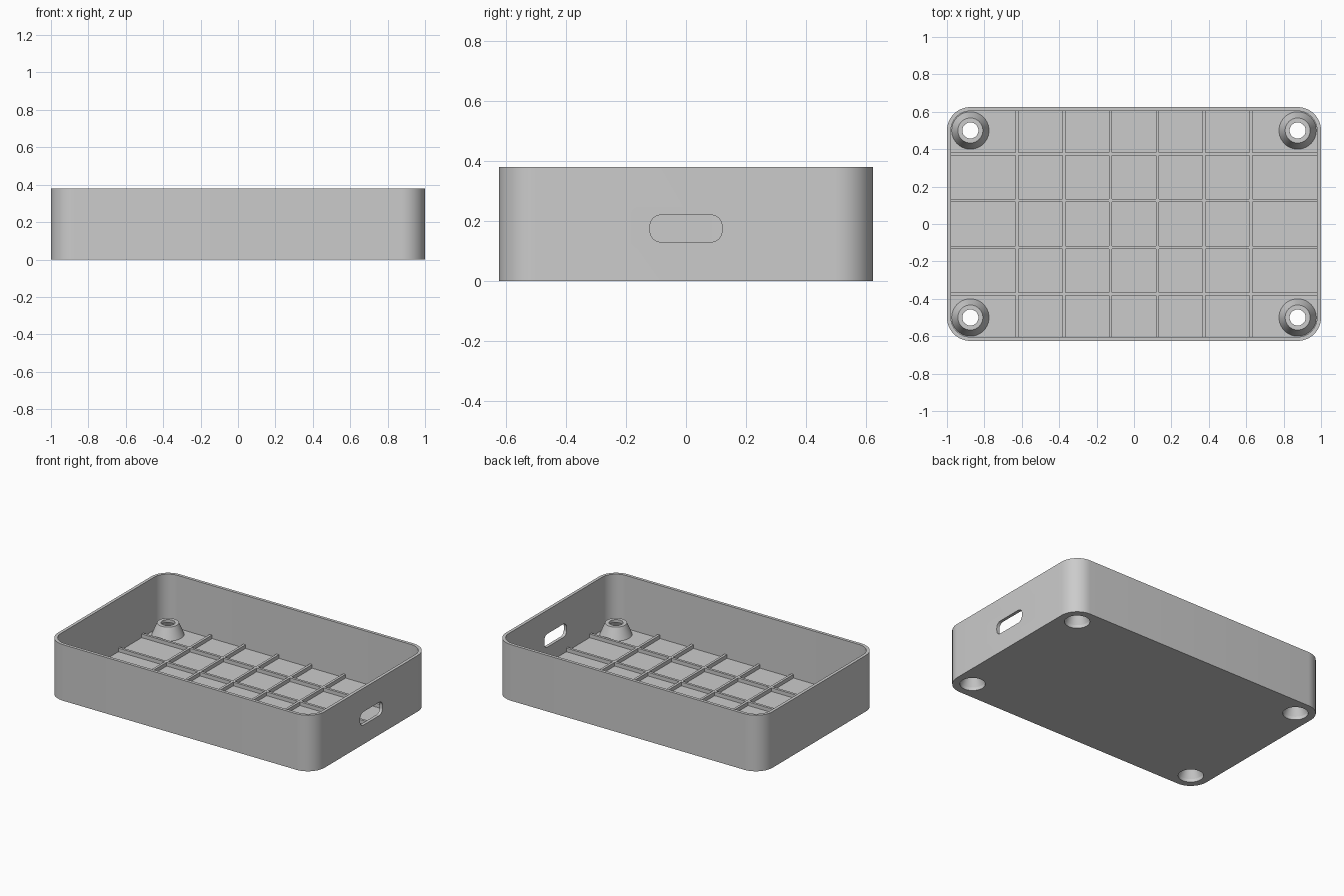
import bpy, bmesh, math
from mathutils import Matrix

HEIGHT, WALL, FLOOR = 0.38, 0.021, 0.021
HALF_X, HALF_Y, CORNER = 1.0, 0.625, 0.125
BOSS_X, BOSS_Y = HALF_X - CORNER, HALF_Y - CORNER
HOLE_R = 0.078

old = bpy.data.objects.get("Cube")
if old:
    bpy.data.objects.remove(old, do_unlink=True)

grey = bpy.data.materials.new("plain grey")
grey.use_nodes = True
grey.diffuse_color = (0.6, 0.6, 0.6, 1)
grey.node_tree.nodes["Principled BSDF"].inputs["Base Color"].default_value = (0.6, 0.6, 0.6, 1)


def make_object(name, bm):
    bmesh.ops.recalc_face_normals(bm, faces=bm.faces)
    mesh = bpy.data.meshes.new(name)
    bm.to_mesh(mesh)
    bm.free()
    mesh.materials.append(grey)
    obj = bpy.data.objects.new(name, mesh)
    bpy.context.collection.objects.link(obj)
    return obj


def rounded_prism(name, hx, hy, radius, z0, z1, matrix=Matrix(), steps=12):
    """Rounded rectangle extruded from z0 to z1, then placed by matrix."""
    bm = bmesh.new()
    verts = []
    for quarter, (sx, sy) in enumerate([(1, 1), (-1, 1), (-1, -1), (1, -1)]):
        for i in range(steps + 1):
            a = (quarter + i / steps) * math.pi / 2
            verts.append(bm.verts.new((sx * (hx - radius) + radius * math.cos(a),
                                       sy * (hy - radius) + radius * math.sin(a), z0)))
    base = bm.faces.new(verts)
    top = bmesh.ops.extrude_face_region(bm, geom=[base], use_keep_orig=True)["geom"]
    bmesh.ops.translate(bm, verts=[v for v in top if isinstance(v, bmesh.types.BMVert)],
                        vec=(0, 0, z1 - z0))
    bm.transform(matrix)
    return make_object(name, bm)


def lathe(name, profile, x, y, steps=40):
    """Closed ring from a loop of (radius, z) points."""
    bm = bmesh.new()
    rings = [[bm.verts.new((x + r * math.cos(2 * math.pi * i / steps),
                            y + r * math.sin(2 * math.pi * i / steps), z))
              for i in range(steps)] for r, z in profile]
    for k, ring in enumerate(rings):
        nxt = rings[(k + 1) % len(rings)]
        for i in range(steps):
            j = (i + 1) % steps
            bm.faces.new((ring[i], ring[j], nxt[j], nxt[i]))
    return make_object(name, bm)


def cylinder(name, radius, z0, z1, x, y):
    bm = bmesh.new()
    bmesh.ops.create_cone(bm, cap_ends=True, segments=40, radius1=radius, radius2=radius,
                          depth=z1 - z0, matrix=Matrix.Translation((x, y, (z0 + z1) / 2)))
    return make_object(name, bm)


def box(name, x, y, z0, sx, sy, sz):
    bm = bmesh.new()
    bmesh.ops.create_cube(bm, size=1, matrix=Matrix.Translation((x, y, z0 + sz / 2))
                          @ Matrix.Diagonal((sx, sy, sz, 1)))
    return make_object(name, bm)


def smooth(obj):
    bpy.ops.object.select_all(action="DESELECT")
    obj.select_set(True)
    bpy.context.view_layer.objects.active = obj
    bpy.ops.object.shade_smooth_by_angle(angle=math.radians(25))


def cut(target, cutter):
    mod = target.modifiers.new("cut", "BOOLEAN")
    mod.operation, mod.solver, mod.object = "DIFFERENCE", "EXACT", cutter
    cutter.hide_render = True
    bpy.ops.object.select_all(action="DESELECT")
    bpy.context.view_layer.objects.active = target
    bpy.ops.object.modifier_apply(modifier=mod.name)
    bpy.data.objects.remove(cutter, do_unlink=True)


# Open tray: outer shell, cavity, side slot, corner screw holes
tray = rounded_prism("tray", HALF_X, HALF_Y, CORNER, 0, HEIGHT)
cut(tray, rounded_prism("cavity_cutter", HALF_X - WALL, HALF_Y - WALL, CORNER - WALL,
                        FLOOR, HEIGHT + 0.1))
slot_place = Matrix.Translation((HALF_X, 0, 0.175)) @ Matrix.Rotation(math.pi / 2, 4, "Y")
cut(tray, rounded_prism("slot_cutter", 0.045, 0.12, 0.036, -0.1, 0.1, slot_place))

corners = [(sx, sy) for sx in (1, -1) for sy in (1, -1)]
for sx, sy in corners:
    cut(tray, cylinder("hole_cutter", HOLE_R, -0.1, 0.1, sx * BOSS_X, sy * BOSS_Y))
smooth(tray)

# Hollow tapered screw bosses over the corner holes
boss_profile = [(HOLE_R, FLOOR), (0.1, FLOOR), (0.067, 0.1), (0.043, 0.1),
                (0.043, 0.08), (0.052, 0.08)]
for sx, sy in corners:
    side = ("left" if sx > 0 else "right") + ("_back" if sy > 0 else "_front")
    smooth(lathe("screw_boss_" + side, boss_profile, sx * BOSS_X, sy * BOSS_Y))

# Grid of stiffening ribs on the floor
RIB_W, RIB_H, PITCH = 0.017, 0.025, 0.25
for i in range(6):
    box(f"cross_rib_{i + 1}", (i - 2.5) * PITCH, 0, FLOOR, RIB_W, 2 * (HALF_Y - WALL), RIB_H)
for i in range(4):
    box(f"long_rib_{i + 1}", 0, (i - 1.5) * PITCH, FLOOR, 2 * (HALF_X - WALL), RIB_W, RIB_H)
